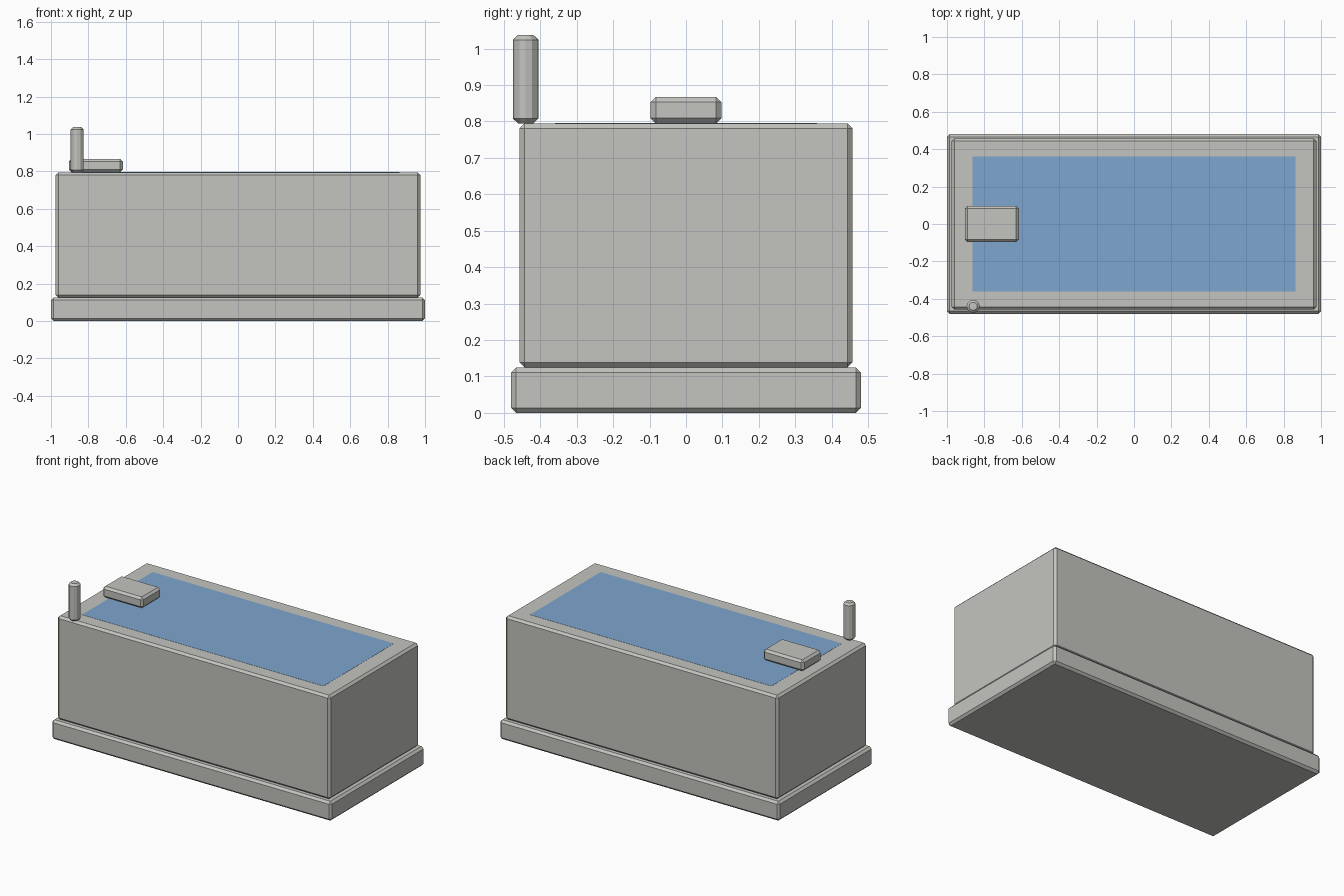
import bpy
import math

cube = bpy.data.objects.get("Cube")
if cube:
    bpy.data.objects.remove(cube, do_unlink=True)


def make_material(name, rgb):
    mat = bpy.data.materials.new(name)
    mat.use_nodes = True
    color = (*rgb, 1.0)
    mat.diffuse_color = color
    mat.node_tree.nodes["Principled BSDF"].inputs["Base Color"].default_value = color
    return mat


def finish(obj, name, mat, chamfer):
    obj.name = name
    obj.data.materials.append(mat)
    if chamfer:
        bevel = obj.modifiers.new("chamfer", 'BEVEL')
        bevel.width = chamfer
        bevel.segments = 1
        bevel.limit_method = 'ANGLE'
        bevel.angle_limit = math.radians(50)
    return obj


def box(name, center, size, bottom, mat, chamfer=0.014):
    x, y = center
    bpy.ops.mesh.primitive_cube_add(size=1, location=(x, y, bottom + size[2] / 2))
    obj = bpy.context.object
    obj.scale = size
    bpy.ops.object.transform_apply(location=False, rotation=False, scale=True)
    return finish(obj, name, mat, chamfer)


gray = make_material("light gray", (0.55, 0.55, 0.52))
blue = make_material("soft blue", (0.21, 0.38, 0.62))

BASE_TOP = 0.125
BODY_TOP = 0.795

# Plinth and main block
box("base_plinth", (0, 0), (2.0, 0.96, BASE_TOP), 0, gray)
box("main_body", (0, 0), (1.95, 0.914, BODY_TOP - BASE_TOP), BASE_TOP, gray)

# Blue panel lying almost flush on the roof
box("roof_panel", (0, 0), (1.725, 0.72, 0.002), BODY_TOP - 0.001, blue, chamfer=0)

# Raised hatch
box("roof_hatch", (-0.76, 0), (0.288, 0.194, 0.072), BODY_TOP, gray)

# Corner post
POST_HEIGHT = 0.242
bpy.ops.mesh.primitive_cylinder_add(
    vertices=12, radius=0.035, depth=POST_HEIGHT,
    location=(-0.86, -0.44, BODY_TOP + POST_HEIGHT / 2))
finish(bpy.context.object, "corner_post", gray, 0.013)
